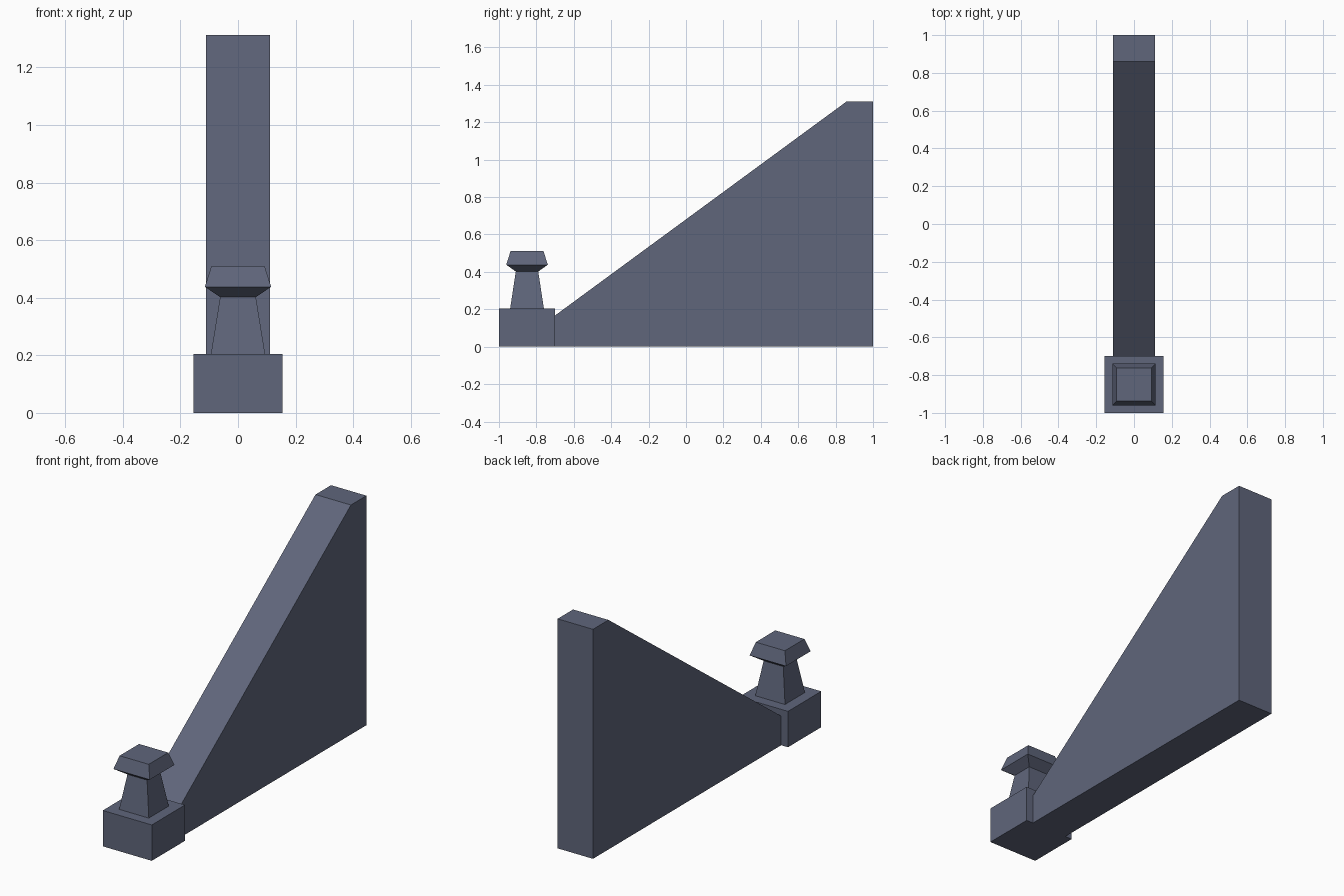
import bpy
import bmesh

cube = bpy.data.objects.get("Cube")
if cube:
    bpy.data.objects.remove(cube, do_unlink=True)

# Single slate colour
slate = bpy.data.materials.new("slate_blue_stone")
slate.use_nodes = True
colour = (0.115, 0.132, 0.198, 1)
slate.diffuse_color = colour
bsdf = slate.node_tree.nodes["Principled BSDF"]
bsdf.inputs["Base Color"].default_value = colour
bsdf.inputs["Roughness"].default_value = 0.8


def loft(name, rings):
    """Join rings of equal length with quads and close both ends."""
    bm = bmesh.new()
    loops = [[bm.verts.new(p) for p in ring] for ring in rings]
    n = len(loops[0])
    for a, b in zip(loops, loops[1:]):
        for i in range(n):
            j = (i + 1) % n
            bm.faces.new((a[i], a[j], b[j], b[i]))
    bm.faces.new(loops[0])
    bm.faces.new(loops[-1])
    bmesh.ops.recalc_face_normals(bm, faces=bm.faces)
    mesh = bpy.data.meshes.new(name)
    bm.to_mesh(mesh)
    bm.free()
    mesh.materials.append(slate)
    obj = bpy.data.objects.new(name, mesh)
    bpy.context.collection.objects.link(obj)
    return obj


def rect(hx, hy, z, cy=-0.85):
    """Rectangular ring centred on the post."""
    return [(sx * hx, cy + sy * hy, z)
            for sx, sy in ((-1, -1), (1, -1), (1, 1), (-1, 1))]


# Sloping side wall, a profile extruded across x
profile = [(-0.7, 0), (1, 0), (1, 1.312), (0.86, 1.312), (-0.7, 0.167)]
loft("sloping_wall", [[(x, y, z) for y, z in profile] for x in (-0.112, 0.112)])

# Post base block
loft("post_base", [rect(0.155, 0.15, 0), rect(0.155, 0.15, 0.205)])

# Tapered stem with flared cap
loft("post_stem_and_cap", [
    rect(0.094, 0.09, 0.205),
    rect(0.062, 0.06, 0.402),
    rect(0.115, 0.111, 0.438),
    rect(0.092, 0.088, 0.511),
])
